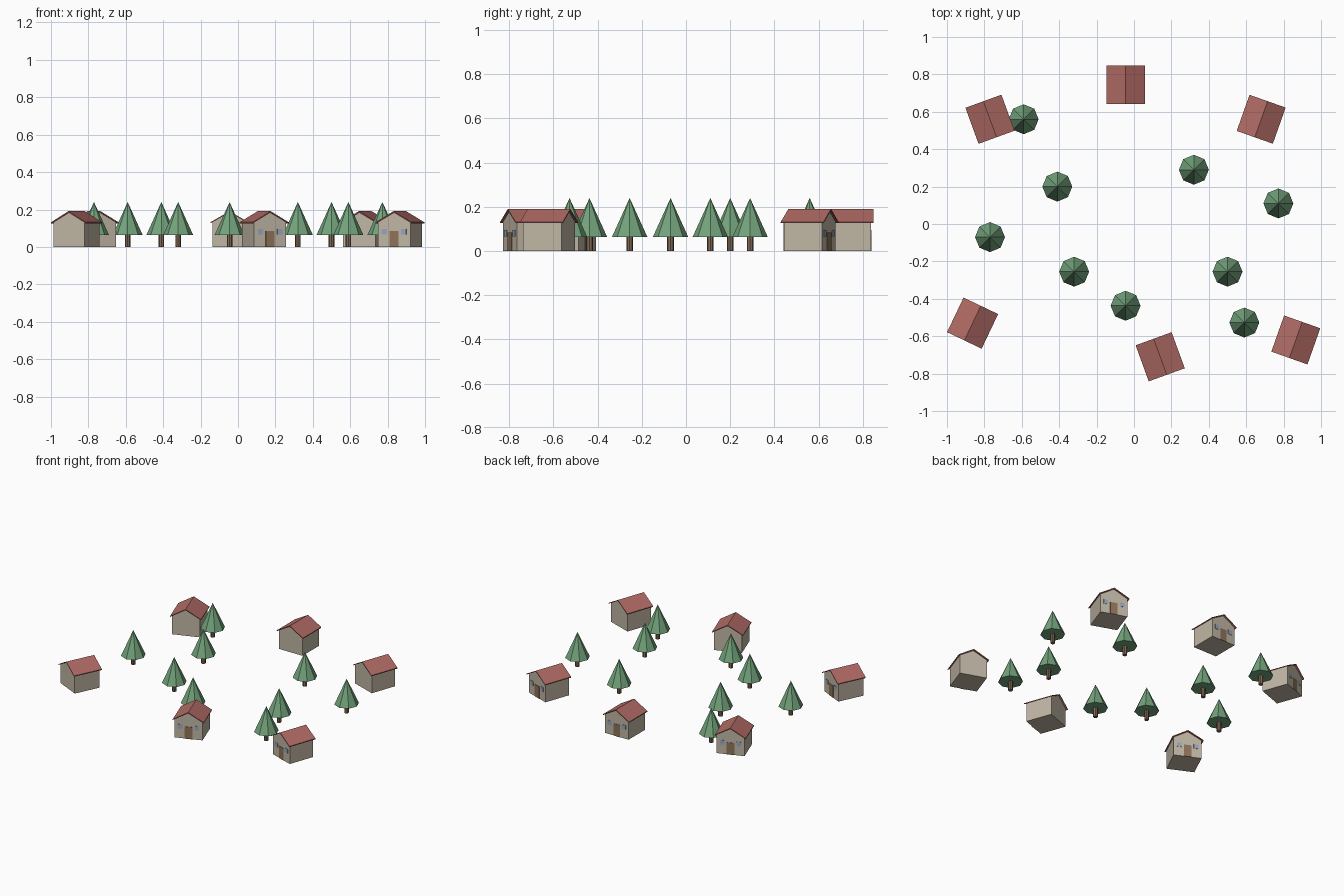
import bpy, bmesh, math
from mathutils import Matrix

if "Cube" in bpy.data.objects:
    bpy.data.objects.remove(bpy.data.objects["Cube"])


def lin(c):
    c /= 255
    return c / 12.92 if c <= 0.04045 else ((c + 0.055) / 1.055) ** 2.4


def material(name, r, g, b):
    m = bpy.data.materials.new(name)
    m.diffuse_color = (lin(r), lin(g), lin(b), 1)
    m.use_nodes = True
    m.node_tree.nodes["Principled BSDF"].inputs["Base Color"].default_value = m.diffuse_color
    return m


WALL = material("beige_wall", 192, 182, 164)
ROOF = material("red_roof", 176, 106, 100)
DOOR = material("brown_door", 142, 115, 88)
GLASS = material("blue_window", 150, 166, 190)
LEAF = material("green_leaves", 116, 164, 124)
BARK = material("brown_bark", 132, 108, 88)


def finish(bm, name, mat, matrix):
    bmesh.ops.recalc_face_normals(bm, faces=bm.faces[:])
    me = bpy.data.meshes.new(name)
    bm.to_mesh(me)
    bm.free()
    me.materials.append(mat)
    ob = bpy.data.objects.new(name, me)
    ob.matrix_world = matrix
    bpy.context.collection.objects.link(ob)
    return ob


def extrude_profile(name, pts, depth, mat, matrix):
    """Closed x/z profile extruded along y, centred on y = 0."""
    bm = bmesh.new()
    f = bm.faces.new([bm.verts.new((x, -depth / 2, z)) for x, z in pts])
    new = bmesh.ops.extrude_face_region(bm, geom=[f])["geom"]
    bmesh.ops.translate(bm, vec=(0, depth, 0),
                        verts=[v for v in new if isinstance(v, bmesh.types.BMVert)])
    return finish(bm, name, mat, matrix)


def plate(name, x, z, w, h, mat, matrix):
    """Thin plate on the front gable."""
    bm = bmesh.new()
    bmesh.ops.create_cube(bm, size=1, matrix=Matrix.Translation((x, -W, z))
                          @ Matrix.Diagonal((w, 0.005, h, 1)))
    return finish(bm, name, mat, matrix)


W = 0.092      # wall half width
R = 0.1025     # roof half width


def house(i, x, y, deg):
    m = Matrix.Translation((x, y, 0)) @ Matrix.Rotation(math.radians(deg), 4, 'Z')
    # walls with gables, closed floor
    extrude_profile(f"house_walls_{i}",
                    [(-W, 0), (W, 0), (W, 0.132), (0, 0.184), (-W, 0.132)],
                    2 * W, WALL, m)
    # thin overhanging roof
    extrude_profile(f"house_roof_{i}",
                    [(-R, 0.126), (0, 0.184), (R, 0.126),
                     (R, 0.132), (0, 0.191), (-R, 0.132)],
                    2 * R, ROOF, m)
    # door and two windows
    plate(f"house_door_{i}", 0, 0.0425, 0.05, 0.085, DOOR, m)
    for side, s in (("left", -1), ("right", 1)):
        plate(f"house_window_{side}_{i}", s * 0.055, 0.081, 0.03, 0.03, GLASS, m)


def cone(name, sides, r1, r2, z0, z1, mat, matrix):
    bm = bmesh.new()
    bmesh.ops.create_cone(bm, cap_ends=True, segments=sides, radius1=r1, radius2=r2,
                          depth=z1 - z0, matrix=Matrix.Translation((0, 0, (z0 + z1) / 2)))
    bmesh.ops.remove_doubles(bm, verts=bm.verts[:], dist=1e-5)
    return finish(bm, name, mat, matrix)


def tree(i, x, y):
    m = Matrix.Translation((x, y, 0))
    cone(f"tree_trunk_{i}", 8, 0.015, 0.015, 0, 0.066, BARK, m)
    cone(f"tree_crown_{i}", 8, 0.08, 0, 0.064, 0.24, LEAF, m)


# ring of houses: x, y, turn (door faces -y at zero turn)
for i, h in enumerate([(-0.045, 0.745, 180), (-0.77, 0.56, 200), (0.68, 0.56, 160.5),
                       (-0.863, -0.53, 154.5), (0.14, -0.71, 20), (0.865, -0.62, -19.5)], 1):
    house(i, *h)

# scattered trees
for i, t in enumerate([(-0.59, 0.56), (-0.41, 0.20), (-0.77, -0.07), (-0.32, -0.255),
                       (-0.045, -0.437), (0.32, 0.29), (0.772, 0.11), (0.50, -0.255),
                       (0.59, -0.527)], 1):
    tree(i, *t)
